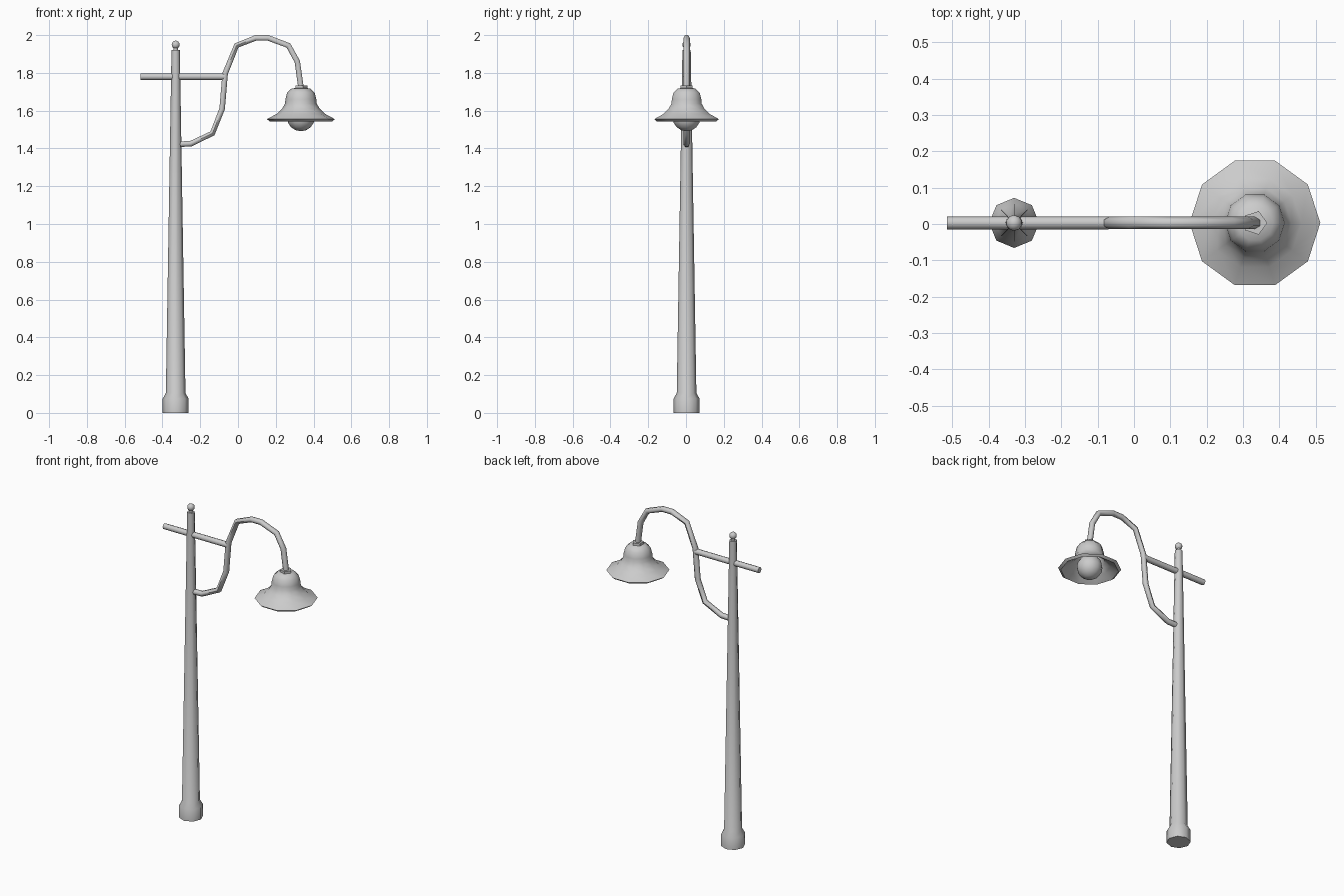
import bpy, bmesh, math
from mathutils import Vector

cube = bpy.data.objects.get("Cube")
if cube:
    bpy.data.objects.remove(cube, do_unlink=True)

grey = bpy.data.materials.new("plain grey")
grey.use_nodes = True
GREY = (0.6, 0.6, 0.6, 1)
grey.diffuse_color = GREY
grey.node_tree.nodes["Principled BSDF"].inputs["Base Color"].default_value = GREY

POLE_X, LAMP_X, Y = -0.33, 0.333, 0.003


def finish(name, bm, angle=50):
    bmesh.ops.recalc_face_normals(bm, faces=bm.faces)
    mesh = bpy.data.meshes.new(name)
    bm.to_mesh(mesh)
    bm.free()
    mesh.materials.append(grey)
    obj = bpy.data.objects.new(name, mesh)
    bpy.context.collection.objects.link(obj)
    bpy.ops.object.select_all(action="DESELECT")
    obj.select_set(True)
    bpy.context.view_layer.objects.active = obj
    bpy.ops.object.shade_smooth_by_angle(angle=math.radians(angle))
    return obj


def skin(bm, rings, closed=False):
    """Bridge successive rings of vertices, capping the ends of open shapes."""
    pairs = list(zip(rings, rings[1:]))
    if closed:
        pairs.append((rings[-1], rings[0]))
    for a, b in pairs:
        n = len(a)
        for i in range(n):
            j = (i + 1) % n
            bm.faces.new((a[i], a[j], b[j], b[i]))
    if not closed:
        bm.faces.new(rings[0])
        bm.faces.new(rings[-1])


def lathe(name, x, profile, sides, closed=False, angle=50):
    bm = bmesh.new()
    turns = [math.tau * i / sides for i in range(sides)]
    rings = [[bm.verts.new((x + r * math.cos(t), Y + r * math.sin(t), z))
              for t in turns] for r, z in profile]
    skin(bm, rings, closed)
    return finish(name, bm, angle)


def tube(name, path, radius, sides):
    """Sweep a round section along a path in the upright x-z plane."""
    bm = bmesh.new()
    pts = [Vector((x, Y, z)) for x, z in path]
    side = Vector((0, 1, 0))
    rings = []
    for i, p in enumerate(pts):
        steps = [(b - a).normalized()
                 for a, b in zip(pts[max(i - 1, 0):], pts[max(i - 1, 0) + 1:i + 2])]
        along = sum(steps, Vector()).normalized()
        up = along.cross(side)
        rings.append([bm.verts.new(p + radius * (math.cos(t) * side + math.sin(t) * up))
                      for t in (math.tau * k / sides for k in range(sides))])
    skin(bm, rings)
    return finish(name, bm, 62)


def ball(name, x, z, radius, segments, rings):
    bm = bmesh.new()
    bmesh.ops.create_uvsphere(bm, u_segments=segments, v_segments=rings, radius=radius)
    bmesh.ops.translate(bm, verts=bm.verts, vec=(x, Y, z))
    return finish(name, bm, 80)


# Tapered post with a wide foot
lathe("post", POLE_X, [(0.069, 0), (0.069, 0.075), (0.052, 0.105),
                       (0.024, 1.80), (0.022, 1.92)], 8)
# Finial on top of the post
lathe("finial_neck", POLE_X, [(0.012, 1.91), (0.012, 1.94)], 8)
ball("finial_ball", POLE_X, 1.949, 0.022, 10, 8)

# Straight crossbar and curved lamp arm
tube("crossbar", [(-0.515, 1.78), (-0.07, 1.78)], 0.018, 8)
tube("lamp_arm", [(-0.32, 1.422), (-0.25, 1.425), (-0.135, 1.48), (-0.084, 1.61),
                  (-0.068, 1.797), (-0.008, 1.945), (0.093, 1.985), (0.16, 1.985),
                  (0.267, 1.945), (0.314, 1.86), (0.333, 1.725)], 0.017, 6)

# Lamp head: collar, bell-shaped shade with a hollow underside, and bulb
lathe("lamp_collar", LAMP_X, [(0.034, 1.71), (0.034, 1.734)], 5)
lathe("lamp_shade", LAMP_X, [
    (0.012, 1.722), (0.05, 1.717), (0.073, 1.695), (0.082, 1.66), (0.084, 1.637),
    (0.1, 1.61), (0.128, 1.583), (0.18, 1.555),
    (0.165, 1.543), (0.118, 1.573), (0.09, 1.6), (0.074, 1.635),
    (0.066, 1.685), (0.012, 1.705)], 10, closed=True, angle=65)
ball("bulb", LAMP_X, 1.565, 0.074, 12, 8)
